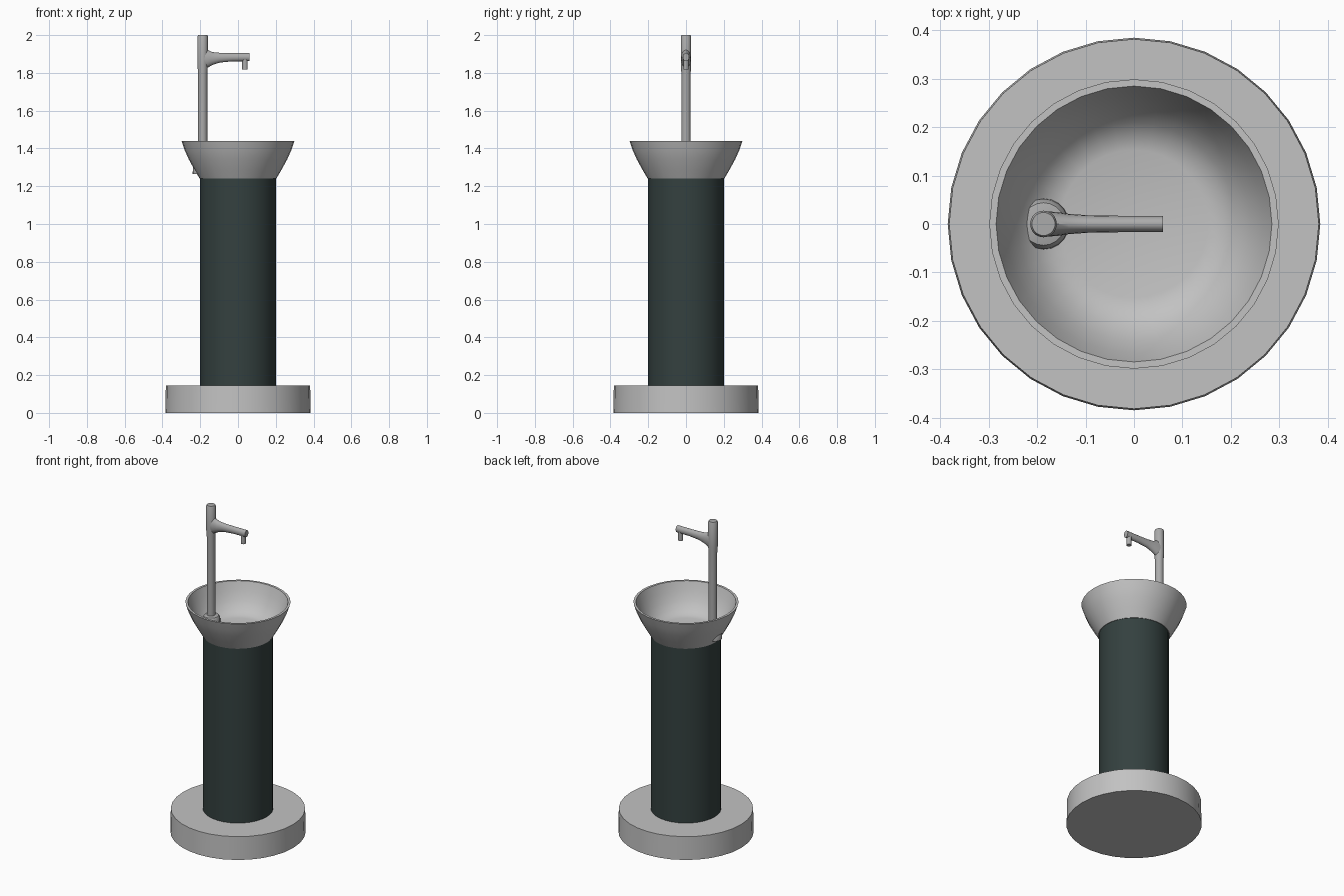
import bpy, bmesh, math
from mathutils import Vector

if "Cube" in bpy.data.objects:
    bpy.data.objects.remove(bpy.data.objects["Cube"])


def material(name, rgb):
    m = bpy.data.materials.new(name)
    m.diffuse_color = (*rgb, 1)
    m.use_nodes = True
    m.node_tree.nodes["Principled BSDF"].inputs["Base Color"].default_value = m.diffuse_color
    return m


STONE = material("pale grey", (0.54, 0.54, 0.54))
GREEN = material("dark green grey", (0.034, 0.052, 0.050))
METAL = material("mid grey metal", (0.41, 0.41, 0.41))


def loft(name, rings, mat, angle=35):
    """Skin a list of point rings and cap both ends."""
    bm = bmesh.new()
    loops = [[bm.verts.new(p) for p in ring] for ring in rings]
    n = len(loops[0])
    for a, b in zip(loops, loops[1:]):
        for i in range(n):
            j = (i + 1) % n
            bm.faces.new((a[i], a[j], b[j], b[i]))
    bm.faces.new(loops[0][::-1])
    bm.faces.new(loops[-1])
    bmesh.ops.recalc_face_normals(bm, faces=bm.faces)
    me = bpy.data.meshes.new(name)
    bm.to_mesh(me)
    bm.free()
    me.materials.append(mat)
    ob = bpy.data.objects.new(name, me)
    bpy.context.collection.objects.link(ob)
    bpy.ops.object.select_all(action='DESELECT')
    ob.select_set(True)
    bpy.context.view_layer.objects.active = ob
    bpy.ops.object.shade_smooth_by_angle(angle=math.radians(angle))
    return ob


def lathe(name, profile, mat, sides=32, x=0.0):
    """Turn (radius, height) pairs around a vertical axis at x."""
    turn = [2 * math.pi * i / sides for i in range(sides)]
    return loft(name, [[Vector((x + r * math.cos(t), r * math.sin(t), z)) for t in turn]
                       for r, z in profile], mat)


# Round foot and column
lathe("foot", [(0.385, 0), (0.382, 0.145)], STONE)
lathe("column", [(0.20, 0.14), (0.20, 1.245)], GREEN)

# Hollow bowl: outside up to the rim, then down to the flat floor
lathe("bowl", [(0.203, 1.24), (0.232, 1.29), (0.262, 1.345), (0.282, 1.39), (0.299, 1.44),
               (0.285, 1.44), (0.266, 1.385), (0.240, 1.335), (0.210, 1.295),
               (0.180, 1.275), (0.153, 1.268)], STONE)

# Tap post with flared flange
PX = -0.187
lathe("tap_flange", [(0.053, 1.265), (0.052, 1.295), (0.044, 1.308), (0.026, 1.312)],
      METAL, 20, PX)
lathe("tap_post", [(0.0245, 1.27), (0.0245, 1.80), (0.0275, 1.84), (0.0275, 1.993),
                   (0.024, 2.0)], METAL, 20, PX)

# Tap arm: tapers out of the post, stations are (x, bottom, top, half width)
stations = [(-0.187, 1.815, 1.930, 0.026), (-0.160, 1.828, 1.922, 0.025),
            (-0.135, 1.842, 1.910, 0.021), (-0.095, 1.855, 1.906, 0.018),
            (-0.030, 1.861, 1.905, 0.017), (0.060, 1.862, 1.905, 0.017)]
loft("tap_arm", [[Vector((x, w * math.cos(t), (lo + hi) / 2 + (hi - lo) / 2 * math.sin(t)))
                  for t in (2 * math.pi * i / 16 for i in range(16))]
                 for x, lo, hi, w in stations], METAL)

# Downward outlet
lathe("tap_outlet", [(0.0145, 1.818), (0.0145, 1.88)], METAL, 16, 0.037)
